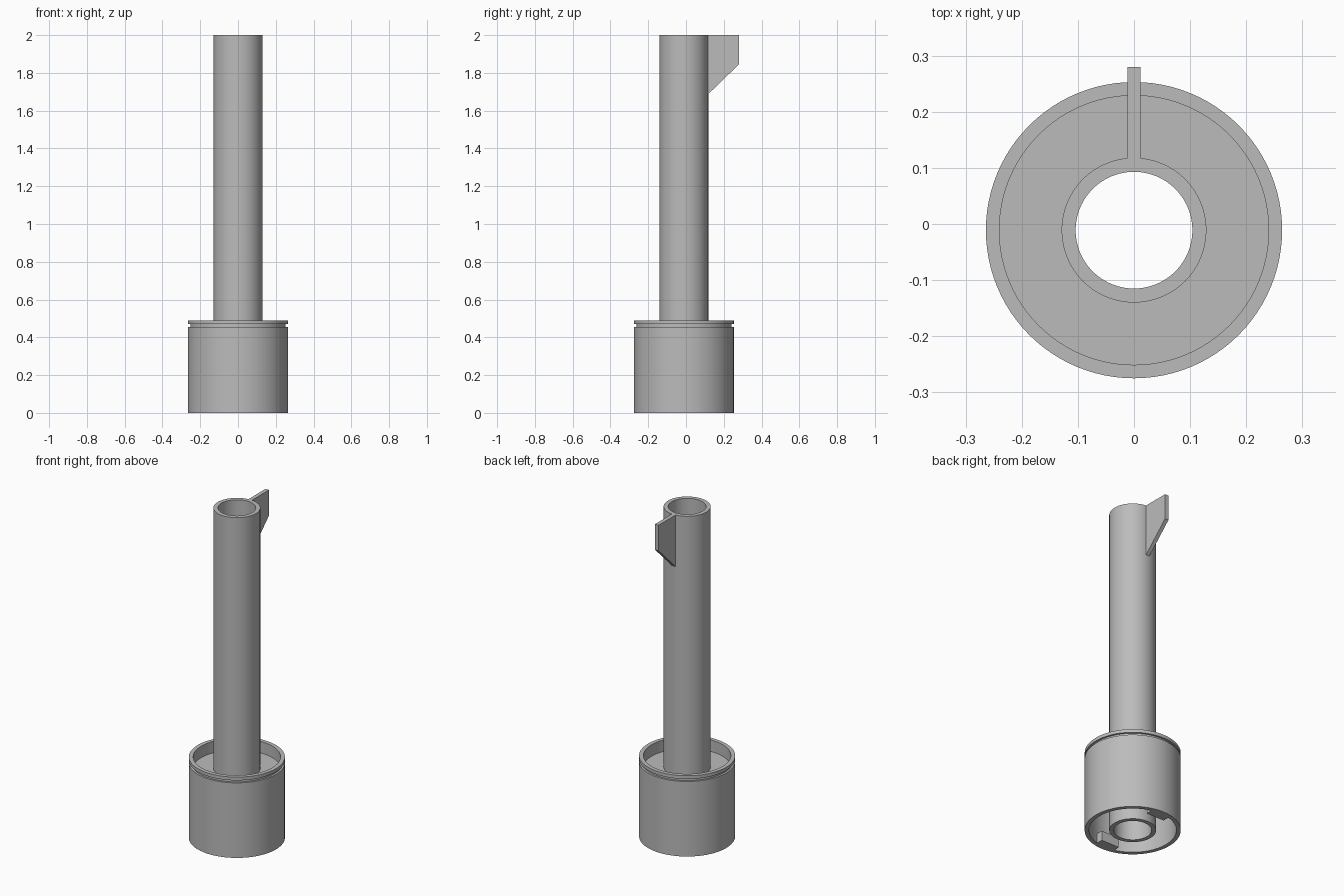
import bpy, bmesh, math

cube = bpy.data.objects.get("Cube")
if cube:
    bpy.data.objects.remove(cube, do_unlink=True)

AXIS_Y = -0.011      # shared axis of the round parts
TUBE_R, BORE_R = 0.129, 0.104
CUP_R, CUP_IN = 0.264, 0.24
SEGMENTS = 96

grey = bpy.data.materials.new("plain grey")
grey.use_nodes = True
grey.diffuse_color = (0.5, 0.5, 0.5, 1)
grey.node_tree.nodes["Principled BSDF"].inputs["Base Color"].default_value = grey.diffuse_color


def finish(name, bm, smooth=False):
    bmesh.ops.recalc_face_normals(bm, faces=bm.faces)
    mesh = bpy.data.meshes.new(name)
    bm.to_mesh(mesh)
    bm.free()
    mesh.materials.append(grey)
    obj = bpy.data.objects.new(name, mesh)
    bpy.context.collection.objects.link(obj)
    if smooth:
        bpy.ops.object.select_all(action="DESELECT")
        obj.select_set(True)
        bpy.context.view_layer.objects.active = obj
        bpy.ops.object.shade_smooth_by_angle(angle=math.radians(30))
    return obj


def lathe(name, profile):
    """Turn a closed (radius, z) profile around the shared axis."""
    bm = bmesh.new()
    rings = []
    for i in range(SEGMENTS):
        a = math.tau * i / SEGMENTS
        rings.append([bm.verts.new((r * math.cos(a), AXIS_Y + r * math.sin(a), z))
                      for r, z in profile])
    for i, ring in enumerate(rings):
        after = rings[(i + 1) % SEGMENTS]
        for j in range(len(profile)):
            k = (j + 1) % len(profile)
            bm.faces.new((ring[j], after[j], after[k], ring[k]))
    return finish(name, bm, smooth=True)


def extrude(name, outline, axis, start, end):
    """Extrude a flat outline along x (outline in y, z) or z (outline in x, y)."""
    bm = bmesh.new()
    place = (lambda a, b: (start, a, b)) if axis == "x" else (lambda a, b: (a, b, start))
    face = bm.faces.new([bm.verts.new(place(a, b)) for a, b in outline])
    grown = bmesh.ops.extrude_face_region(bm, geom=[face])
    step = (end - start, 0, 0) if axis == "x" else (0, 0, end - start)
    bmesh.ops.translate(bm, vec=step,
                        verts=[v for v in grown["geom"] if isinstance(v, bmesh.types.BMVert)])
    return finish(name, bm)


# Long open tube
lathe("tube", [(BORE_R, 0), (TUBE_R, 0), (TUBE_R, 2), (BORE_R, 2)])

# Cup with a grooved rim, a recessed floor and a hollow underside
FLOOR_TOP, FLOOR_BOTTOM = 0.42, 0.395
lathe("cup", [(CUP_IN, 0), (CUP_R, 0), (CUP_R, 0.455), (CUP_R - 0.012, 0.455),
              (CUP_R - 0.012, 0.47), (CUP_R, 0.47), (CUP_R, 0.49), (CUP_IN, 0.49),
              (CUP_IN, FLOOR_TOP), (TUBE_R - 0.005, FLOOR_TOP),
              (TUBE_R - 0.005, FLOOR_BOTTOM), (CUP_IN, FLOOR_BOTTOM)])

# Fin at the top of the tube
root = AXIS_Y + TUBE_R - 0.008
extrude("fin", [(root, 2), (0.28, 2), (0.28, 1.845), (root, 1.68)], "x", -0.012, 0.012)

# Two locking lugs inside the bottom of the cup
HALF, DEPTH = 0.06, 0.048
for side, name in ((1, "back_lug"), (-1, "front_lug")):
    arc = [math.asin(HALF / CUP_IN) * t / 4 for t in range(-4, 5)]
    outline = [((CUP_IN + 0.004) * math.sin(a), AXIS_Y + side * (CUP_IN + 0.004) * math.cos(a))
               for a in arc]
    inner = AXIS_Y + side * (CUP_IN - DEPTH)
    outline += [(HALF, inner), (-HALF, inner)]
    extrude(name, outline, "z", 0.0, 0.06)
